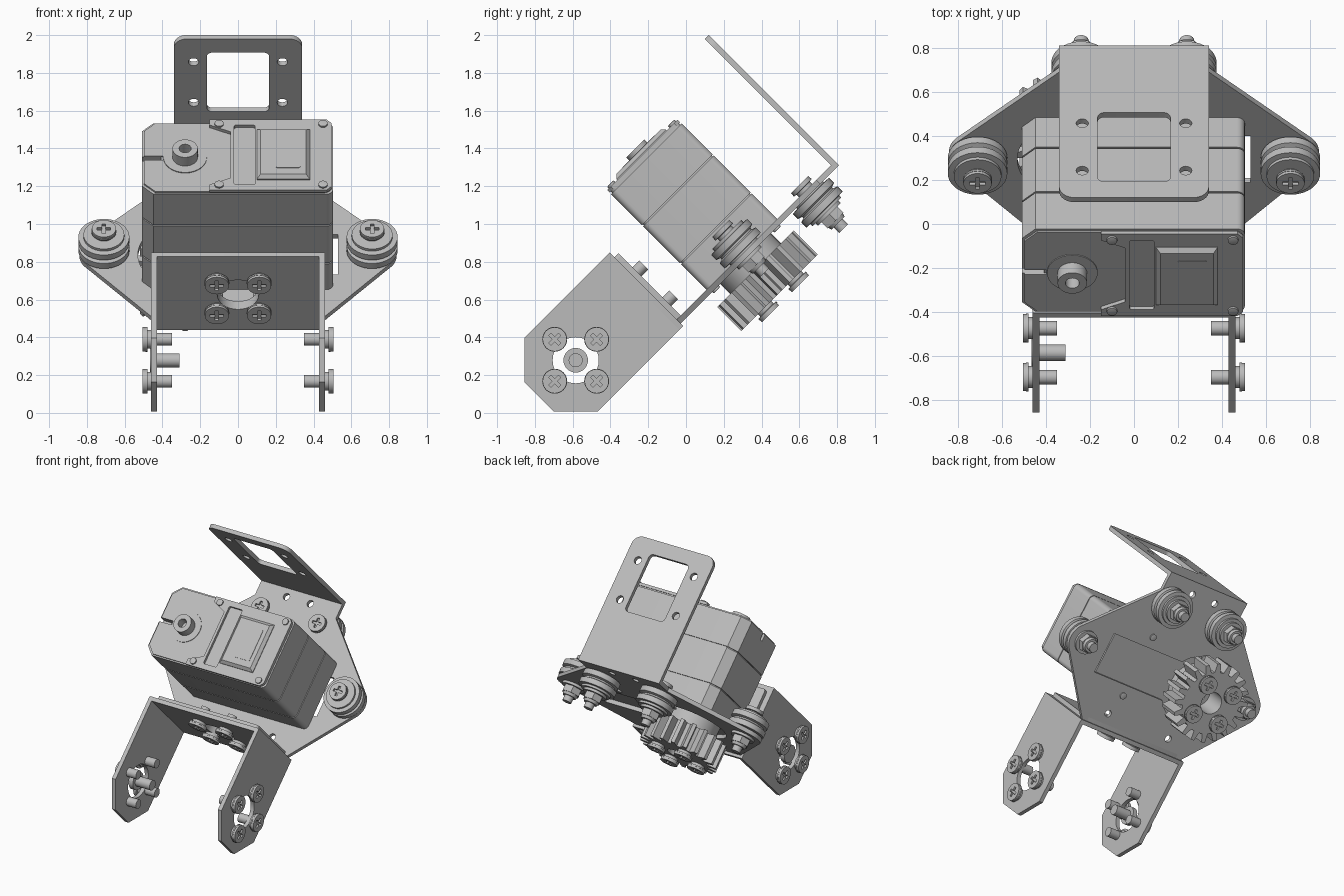
import bpy, bmesh
from math import sin, cos, pi, radians, asin
from mathutils import Matrix, Vector

if "Cube" in bpy.data.objects:
    bpy.data.objects.remove(bpy.data.objects["Cube"])

grey = bpy.data.materials.new("mid grey")
grey.use_nodes = True
grey.diffuse_color = (0.5, 0.5, 0.5, 1)
grey.node_tree.nodes["Principled BSDF"].inputs["Base Color"].default_value = (0.5, 0.5, 0.5, 1)

# The assembly is modelled square (x, u along plate, n off plate), then tilted
TILT = Matrix.Rotation(radians(45), 4, 'X')
FLIP = Matrix.Rotation(pi, 4, 'X')
TO_U = Matrix.Rotation(radians(90), 4, 'X')       # sheet normal faces -u
TO_X = Matrix(((0, 0, 1, 0), (1, 0, 0, 0), (0, 1, 0, 0), (0, 0, 0, 1)))
move = Matrix.Translation


def arc(cx, cy, r, a0=0.0, a1=2 * pi, n=32):
    return [(cx + r * cos(a0 + (a1 - a0) * i / n), cy + r * sin(a0 + (a1 - a0) * i / n))
            for i in range(n + (a1 - a0 < 2 * pi - 0.001))]


def rounded(x0, x1, y0, y1, r):
    pts = []
    for i, (x, y) in enumerate(((x1 - r, y1 - r), (x0 + r, y1 - r), (x0 + r, y0 + r), (x1 - r, y0 + r))):
        pts += arc(x, y, r, i * pi / 2, (i + 1) * pi / 2, 6)
    return pts


def add_sheet(bm, outline, holes, z0, z1):
    """Extruded flat profile with holes."""
    part = bmesh.new()
    for loop in [outline] + holes:
        vs = [part.verts.new((x, y, z0)) for x, y in loop]
        for a, b in zip(vs, vs[1:] + vs[:1]):
            part.edges.new((a, b))
    bmesh.ops.triangle_fill(part, use_beauty=True, use_dissolve=False,
                            edges=part.edges[:], normal=(0, 0, 1))
    top = bmesh.ops.extrude_face_region(part, geom=part.faces[:])["geom"]
    bmesh.ops.translate(part, vec=(0, 0, z1 - z0),
                        verts=[v for v in top if isinstance(v, bmesh.types.BMVert)])
    bmesh.ops.recalc_face_normals(part, faces=part.faces[:])
    tmp = bpy.data.meshes.new("tmp")
    part.to_mesh(tmp)
    part.free()
    bm.from_mesh(tmp)
    bpy.data.meshes.remove(tmp)


def add_lathe(bm, profile, segs=32):
    """Closed turned solid from (radius, height) pairs."""
    rings = [[bm.verts.new((r * cos(2 * pi * i / segs), r * sin(2 * pi * i / segs), h))
              for i in range(segs)] for r, h in profile]
    bm.faces.new(rings[0][::-1])
    bm.faces.new(rings[-1])
    for a, b in zip(rings, rings[1:]):
        for i in range(segs):
            j = (i + 1) % segs
            bm.faces.new((a[i], a[j], b[j], b[i]))


def finish(bm, name):
    me = bpy.data.meshes.new(name)
    bm.to_mesh(me)
    bm.free()
    me.materials.append(grey)
    me.shade_smooth()
    me.set_sharp_from_angle(angle=radians(30))
    return me


def place(name, me, mat=Matrix()):
    ob = bpy.data.objects.new(name, me)
    bpy.context.collection.objects.link(ob)
    ob.matrix_world = TILT @ mat
    return ob


def sheet(name, outline, holes, z0, z1, mat=Matrix()):
    bm = bmesh.new()
    add_sheet(bm, outline, holes, z0, z1)
    return place(name, finish(bm, name), mat)


def mirror(pts):
    return pts + [(-x, y) for x, y in reversed(pts)]


AX, AU = -0.28, 0.80          # output axis of the motor
T = 0.03                      # sheet thickness
P0, P1 = 0.355, 0.385         # main plate bottom and top
square = [(sx * 0.112, sy * 0.112) for sx in (-1, 1) for sy in (-1, 1)]
diamond = [(0.157, 0), (-0.157, 0), (0, 0.157), (0, -0.157)]

# Main plate with keyhole opening
outline = mirror([(0.44, 0.315)] + arc(0.71, 0.82, 0.13, radians(-46), radians(45), 12)
                 + [(0.34, 1.36), (0.34, 1.5)])
a = asin(0.15 / 0.25)
keyhole = arc(AX, AU, 0.25, a, 2 * pi - a, 40) + [(0.53, AU - 0.15), (0.53, AU + 0.15)]
holes = [arc(x, u, 0.025, n=16) for x, u in ((-0.27, 0.42), (0.27, 0.42), (-0.1, 1.41), (0.1, 1.41))]
sheet("main_plate", outline, [keyhole] + holes, P0, P1)

# Upper flange with window
holes = [arc(x, n, 0.028, n=16) for x in (-0.235, 0.235) for n in (0.853, 1.157)]
tab = [(-0.34, P0), (0.34, P0)] + arc(0.27, 1.26, 0.07, 0, pi / 2, 8) + arc(-0.27, 1.26, 0.07, pi / 2, pi, 8)
sheet("upper_flange", tab, [rounded(-0.165, 0.165, 0.785, 1.228, 0.03)] + holes, -1.5, -1.5 + T, TO_U)

# Lower flange bolted to the U bracket
BN = 0.60
sheet("lower_flange", rounded(-0.42, 0.42, P0, 0.85, 0.02), [arc(0, BN, 0.11)], -0.345, -0.315, TO_U)
sheet("bracket_web", rounded(-0.46, 0.46, 0.335, 0.885, 0.005), [arc(0, BN, 0.11)], -0.315, -0.285, TO_U)
CU, CN = -0.216, 0.61
arm = [(0.313, 0.335), (0.313, 0.885), (-0.325, 0.885), (-0.49, 0.72), (-0.49, 0.5), (-0.325, 0.335)]
for name, x in (("left_arm", 0.43), ("right_arm", -0.46)):
    sheet(name, arm, [arc(CU, CN, 0.122)], x, x + T, TO_X)


# Cross-head screw: shaft below, head above its seat
def screw_mesh(name, length):
    bm = bmesh.new()
    add_lathe(bm, [(0.033, -length), (0.033, 0), (0.05, 0), (0.05, 0.018), (0.066, 0.02), (0.066, 0.03)])
    w, l = 0.009, 0.036
    cross = [(w, w), (w, l), (-w, l), (-w, w), (-l, w), (-l, -w),
             (-w, -w), (-w, -l), (w, -l), (w, -w), (l, -w), (l, w)]
    add_sheet(bm, arc(0, 0, 0.064), [cross], 0.03, 0.045)
    return finish(bm, name)


short, long = screw_mesh("short_screw", 0.11), screw_mesh("long_screw", 0.285)
for i, (p, q) in enumerate(square):
    place(f"web_screw_{i}", short, move((p, 0.285, BN + q)) @ TO_U)
    place(f"gear_screw_{i}", short, move((AX + p, AU + q, 0.10)) @ FLIP)
for i, (p, q) in enumerate(diamond):
    place(f"left_arm_screw_{i}", short, move((0.46, CU + p, CN + q)) @ TO_X)
    place(f"right_arm_screw_{i}", short, move((-0.46, CU + p, CN + q)) @ TO_X @ FLIP)

# Pivot pin in the right arm
bm = bmesh.new()
add_lathe(bm, [(0.065, -0.465), (0.065, -0.43), (0.037, -0.43), (0.037, -0.31)])
place("pivot_pin", finish(bm, "pivot_pin"), move((0, CU, CN)) @ TO_X)

# Grooved rollers with lock nuts
bm = bmesh.new()
add_lathe(bm, [(0.1, 0), (0.1, 0.008), (0.135, 0.01), (0.135, 0.048), (0.112, 0.056),
               (0.112, 0.066), (0.135, 0.074), (0.135, 0.112), (0.108, 0.114), (0.108, 0.13)], 40)
roller = finish(bm, "roller")
bm = bmesh.new()
add_lathe(bm, [(0.085, 0), (0.085, 0.018)])
add_lathe(bm, [(0.068, 0.018), (0.068, 0.065)], 6)
add_lathe(bm, [(0.055, 0.065), (0.048, 0.085)], 24)
nut = finish(bm, "lock_nut")
for side, s in (("left", 1), ("right", -1)):
    tip, back = Vector((0.71 * s, 0.82, 0)), Vector((0.24 * s, 1.28, 0))
    up = Vector((0, 0, 1))
    place(side + "_tip_roller", roller, move(tip + up * P1))
    place(side + "_tip_screw", long, move(tip + up * (P1 + 0.13)))
    place(side + "_tip_nut", nut, move(tip + up * P0) @ FLIP)
    place(side + "_back_roller", roller, move(back + up * P0) @ FLIP)
    place(side + "_back_screw", long, move(back + up * P1))
    place(side + "_back_nut", nut, move(back + up * (P0 - 0.13)) @ FLIP)

# Drive gear and its horn
teeth = []
for i in range(20):
    for f, r in ((-0.32, 0.225), (-0.15, 0.287), (0.15, 0.287), (0.32, 0.225)):
        t = 2 * pi * (i + f) / 20
        teeth.append((AX + r * cos(t), AU + r * sin(t)))
sheet("drive_gear", teeth, [arc(AX, AU, 0.08)], 0.10, 0.28)
sheet("gear_horn", arc(AX, AU, 0.19), [arc(AX, AU, 0.05)], 0.28, 0.39)


# Motor case in stacked sections with thin seams
def case(inset=0.0, notch=False):
    x0, x1, u0, u1 = -0.508 + inset, 0.503 - inset, 0.538 + inset, 1.068 - inset
    r, c = 0.035, 0.06
    pts = arc(x1 - r, u0 + r, r, -pi / 2, 0, 6) + arc(x1 - r, u1 - r, r, 0, pi / 2, 6)
    pts += [(x0 + c, u1), (x0, u1 - c)]
    if notch:
        pts += [(x0, AU + 0.015), (x0 + 0.1, AU + 0.015), (x0 + 0.1, AU - 0.015), (x0, AU - 0.015)]
    return pts + [(x0, u0 + c), (x0 + c, u0)]


for name, inset, z0, z1 in (("case_base", 0, P1, 0.575), ("case_lower_seam", 0.008, 0.575, 0.583),
                            ("case_middle", 0, 0.583, 0.86), ("case_upper_seam", 0.008, 0.86, 0.868),
                            ("case_top", 0, 0.868, 1.05), ("case_rim", 0, 1.05, 1.10),
                            ("case_lid", 0.01, 1.10, 1.11)):
    sheet(name, case(inset, z0 >= 1.05), [], z0, z1)

# Lid cap with corner lugs, channel and raised cover
cap = [(-0.15, 1.065), (0.47, 1.065), (0.495, 1.04), (0.495, 0.565), (0.47, 0.54), (-0.15, 0.54),
       (-0.15, 0.58), (-0.04, 0.63), (-0.04, 0.975), (-0.15, 1.025)]
sheet("lid_cap", cap, [rounded(-0.02, 0.09, 0.58, 1.025, 0.01)], 1.11, 1.13)
bm = bmesh.new()
bmesh.ops.create_cube(bm, size=1, matrix=move((0.24, AU, 1.13)) @ Matrix.Diagonal((0.28, 0.37, 0.05, 1)))
bmesh.ops.bevel(bm, geom=[e for e in bm.edges if all(v.co.z > 1.13 for v in e.verts)],
                offset=0.02, segments=1, affect='EDGES')
place("lid_cover", finish(bm, "lid_cover"))
sheet("lid_label", rounded(0.2, 0.33, AU - 0.12, AU + 0.12, 0.01), [], 1.154, 1.158)

# Rear boss and its surround
sheet("boss_surround", arc(AX, AU, 0.115), [], 1.11, 1.115)
sheet("rear_boss", arc(AX, AU, 0.067), [arc(AX, AU, 0.032, n=20)], 1.11, 1.18)

# Small case screws on both ends
bm = bmesh.new()
add_lathe(bm, [(0.024, 0), (0.024, 0.01), (0.016, 0.012)], 16)
pin = finish(bm, "case_screw")
for i, u in enumerate((0.575, 1.03)):
    for j, x in enumerate((-0.1, 0.45)):
        place(f"lid_screw_{i}{j}", pin, move((x, u, 1.13)))
    for j, x in enumerate((-0.23, 0.23)):
        place(f"mount_screw_{i}{j}", pin, move((x, u, P0)) @ FLIP)
